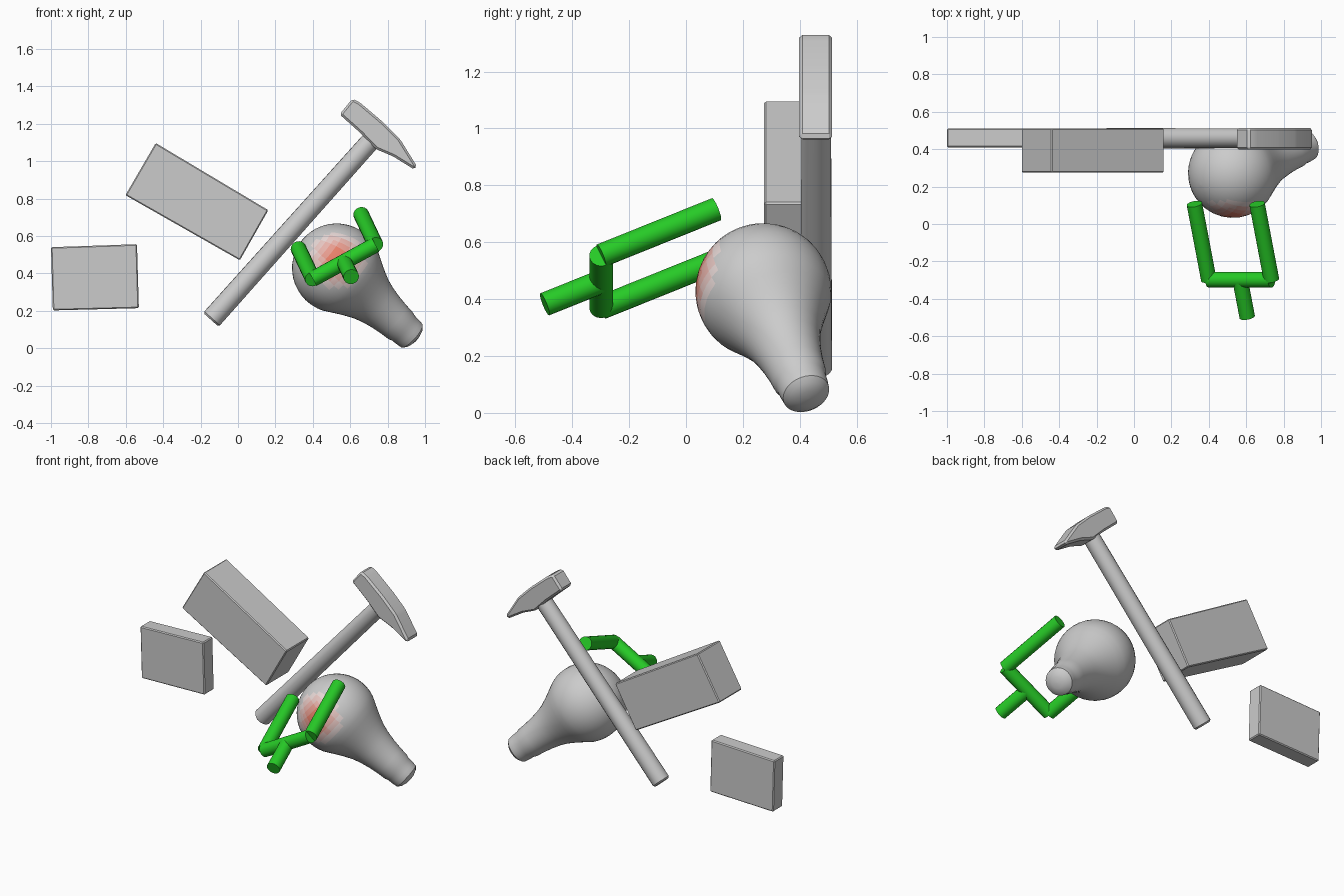
import bpy, bmesh, math
from mathutils import Vector

if "Cube" in bpy.data.objects:
    bpy.data.objects.remove(bpy.data.objects["Cube"])


def finish(name, bm, angle=30):
    """Turn a bmesh into a named object with smooth shading below the angle."""
    bmesh.ops.recalc_face_normals(bm, faces=bm.faces)
    mesh = bpy.data.meshes.new(name)
    bm.to_mesh(mesh)
    bm.free()
    ob = bpy.data.objects.new(name, mesh)
    bpy.context.collection.objects.link(ob)
    bpy.ops.object.select_all(action='DESELECT')
    ob.select_set(True)
    bpy.context.view_layer.objects.active = ob
    bpy.ops.object.shade_smooth_by_angle(angle=math.radians(angle))
    return ob


def material(name, rgb):
    mat = bpy.data.materials.new(name)
    mat.diffuse_color = (*rgb, 1)
    mat.use_nodes = True
    mat.node_tree.nodes["Principled BSDF"].inputs["Base Color"].default_value = mat.diffuse_color
    return mat


def slab(name, outline, y0, y1, bevel):
    """Extrude an (x, z) outline from y0 to y1 with a small edge bevel."""
    bm = bmesh.new()
    face = bm.faces.new([bm.verts.new((x, y0, z)) for x, z in outline])
    ext = bmesh.ops.extrude_face_region(bm, geom=[face], use_keep_orig=True)
    verts = [g for g in ext['geom'] if isinstance(g, bmesh.types.BMVert)]
    bmesh.ops.translate(bm, verts=verts, vec=(0, y1 - y0, 0))
    bmesh.ops.recalc_face_normals(bm, faces=bm.faces)
    bmesh.ops.bevel(bm, geom=bm.edges[:], offset=bevel, segments=1, affect='EDGES')
    return finish(name, bm, 20)


def lathe(name, start, direction, profile, sides):
    """Revolve (distance, radius) points around an axis; the ends are closed."""
    start, axis = Vector(start), Vector(direction).normalized()
    u = axis.orthogonal().normalized()
    v = axis.cross(u)
    bm = bmesh.new()
    rings = []
    for t, r in profile:
        angles = [2 * math.pi * i / sides for i in range(sides)]
        rings.append([bm.verts.new(start + axis * t + (u * math.cos(a) + v * math.sin(a)) * r)
                      for a in angles])
    for a, b in zip(rings, rings[1:]):
        for i in range(sides):
            j = (i + 1) % sides
            bm.faces.new((a[i], a[j], b[j], b[i]))
    bm.faces.new(rings[0])
    bm.faces.new(rings[-1])
    return finish(name, bm)


def rod(name, a, b, r0, r1, sides=18, bevel=0.0):
    d = Vector(b) - Vector(a)
    profile = [(0, r0), (d.length, r1)]
    if bevel:
        profile = [(0, r0 - bevel), (bevel, r0), (d.length, r1)]
    return lathe(name, a, d, profile, sides)


# Two blocks
slab("small_block", [(-1.0, 0.54), (-0.54, 0.556), (-0.53, 0.214), (-0.99, 0.202)],
     0.41, 0.51, 0.006)
slab("large_block", [(-0.44, 1.097), (0.162, 0.738), (0.01, 0.47), (-0.602, 0.818)],
     0.275, 0.51, 0.006)

# Hammer
rod("hammer_handle", (-0.145, 0.458, 0.152), (0.72, 0.458, 1.12), 0.056, 0.052, 18, 0.01)
slab("hammer_head",
     [(0.543, 1.25), (0.612, 1.334), (0.65, 1.315), (0.775, 1.209), (0.866, 1.118),
      (0.957, 0.972), (0.943, 0.955), (0.83, 1.025), (0.738, 1.064), (0.655, 1.15)],
     0.398, 0.514, 0.012)

# Bulb: round body flowing into a neck with a small cap
R = 0.239
body = [(-R * math.cos(a), max(R * math.sin(a), 0.002))
        for a in (math.radians(8 * k) for k in range(15))]
neck = [(0.13, 0.2), (0.165, 0.181), (0.2, 0.163), (0.25, 0.14), (0.3, 0.124),
        (0.36, 0.111), (0.42, 0.102), (0.475, 0.097), (0.495, 0.09), (0.53, 0.088),
        (0.56, 0.084), (0.576, 0.066), (0.588, 0.035), (0.59, 0.002)]
bulb = lathe("bulb", (0.528, 0.272, 0.428), (0.4, 0.15, -0.36), body + neck, 40)

# Red patch on the bulb, fading outwards
plain = (0.8, 0.8, 0.8)
red = (0.8, 0.16, 0.08)
bulb.data.materials.append(material("bulb_plain", plain))
steps = 5
for k in range(steps):
    f = (k + 1) / (steps + 0.5)
    bulb.data.materials.append(
        material(f"red_{k}", [p + (q - p) * f for p, q in zip(plain, red)]))
spot = Vector((0.53, 0.045, 0.48))
for poly in bulb.data.polygons:
    near = 1 - (poly.center - spot).length / 0.16
    poly.material_index = max(0, min(steps, math.ceil(near * (steps + 1))))

# Green fork: stem, crossbar and two prongs
green = material("green", (0.02, 0.6, 0.02))
left, right = Vector((0.4, -0.298, 0.37)), Vector((0.735, -0.298, 0.553))
middle = (left + right) / 2
prong = Vector((-0.077, 0.405, 0.163))
for name, a, b in (("fork_left_prong", left, left + prong),
                   ("fork_right_prong", right, right + prong),
                   ("fork_crossbar", left, right),
                   ("fork_stem", middle, middle - prong * 0.49)):
    rod(name, a, b, 0.042, 0.042).data.materials.append(green)
